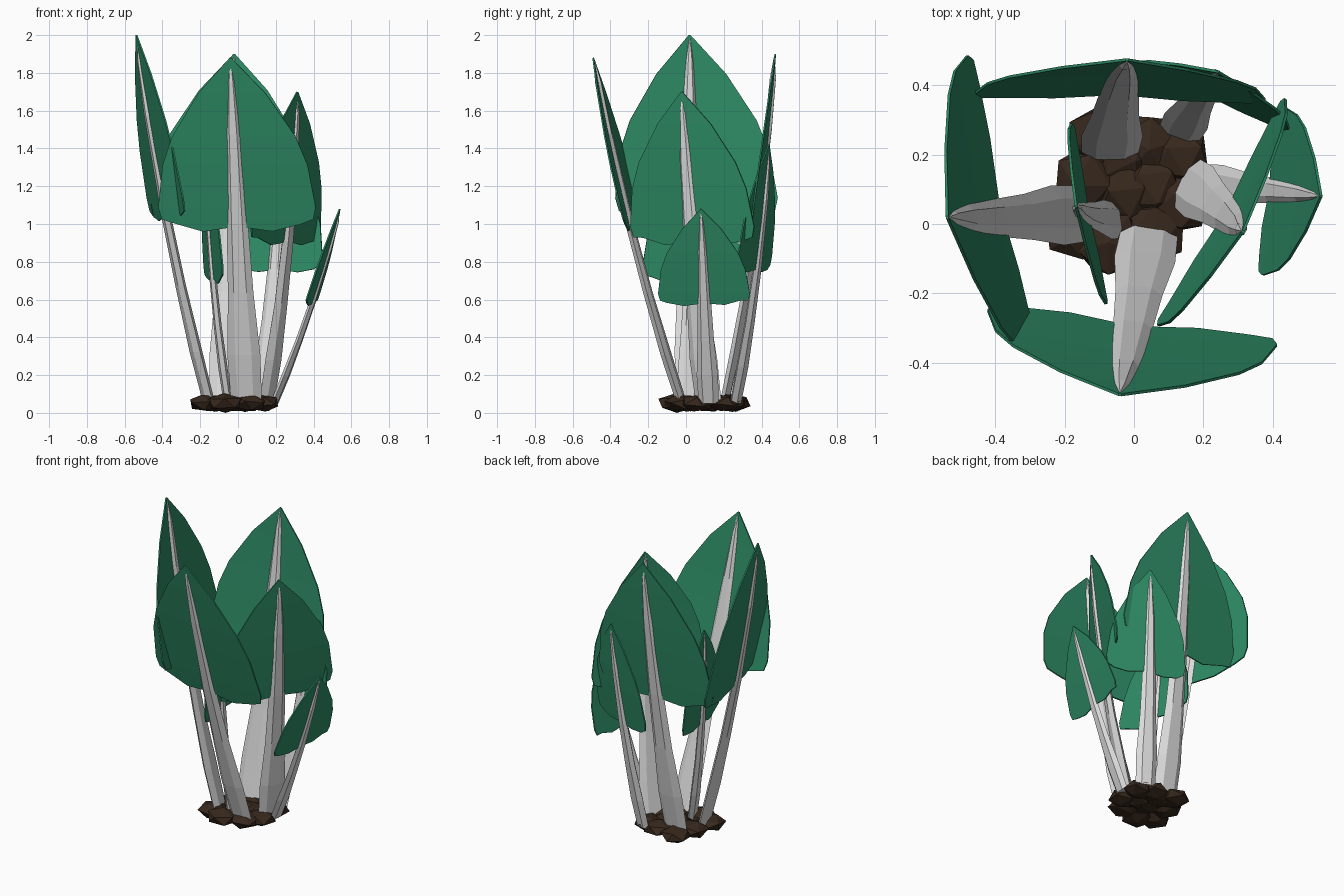
import bpy, bmesh, math, random
from mathutils import Vector, Matrix

if "Cube" in bpy.data.objects:
    bpy.data.objects.remove(bpy.data.objects["Cube"])

random.seed(4)


def material(name, col):
    m = bpy.data.materials.new(name)
    m.diffuse_color = (*col, 1)
    m.use_nodes = True
    m.node_tree.nodes["Principled BSDF"].inputs["Base Color"].default_value = m.diffuse_color
    return m


GREEN = material("leaf green", (0.027, 0.26, 0.13))
WHITE = material("stalk white", (0.72, 0.72, 0.72))
BROWN = material("soil brown", (0.038, 0.021, 0.012))


def finish(name, bm, mat):
    bmesh.ops.recalc_face_normals(bm, faces=bm.faces)
    me = bpy.data.meshes.new(name)
    bm.to_mesh(me)
    bm.free()
    me.materials.append(mat)
    ob = bpy.data.objects.new(name, me)
    bpy.context.collection.objects.link(ob)
    return ob


def stalk_point(base, tip, bow, z):
    """Point on the bowed centre line at height z."""
    t = (z - base.z) / (tip.z - base.z)
    return base.lerp(tip, t) + bow * 4 * t * (1 - t)


# height fraction, half-width, half-thickness
STALK = [(0, .082, .026), (.14, .088, .028), (.32, .068, .024), (.52, .057, .022),
         (.78, .040, .021), (.93, .02, .018), (.99, .003, .003)]
# height fraction, half-width fraction of the shield-shaped blade
BLADE = [(0, .80), (.05, .96), (.12, 1), (.37, .92), (.54, .78), (.79, .43), (1, .01)]
COLS = [-1, -.55, 0, .55, 1]


def leaf(name, base, tip, low, half, wdir, k, side=0, cup=.012):
    base, tip = Vector(base), Vector(tip)
    w = Vector((*wdir, 0)).normalized()
    n = Vector((w.y, -w.x, 0))
    out = Vector((tip.x - base.x, tip.y - base.y, 0))
    if n.dot(out) < 0:
        n = -n
    bow = n * .034 * k

    # stalk: tapering six-sided rib running up to the leaf tip
    bm = bmesh.new()
    rings = []
    for t, hw, th in STALK:
        c = stalk_point(base, tip, bow, base.z + t * (tip.z - base.z))
        hw, th = hw * k, th * (.4 + .6 * k)
        ring = [(1, 0), (.5, 1), (-.5, 1), (-1, 0), (-.5, -.8), (.5, -.8)]
        rings.append([bm.verts.new(c + w * hw * a + n * th * b) for a, b in ring])
    for r0, r1 in zip(rings, rings[1:]):
        for i in range(6):
            j = (i + 1) % 6
            bm.faces.new((r0[i], r0[j], r1[j], r1[i]))
    bm.faces.new(rings[0])
    bm.faces.new(rings[-1])
    finish(name + "_stalk", bm, WHITE)

    # blade: thin shield, slightly cupped towards the middle of the plant
    bm = bmesh.new()
    rows = []
    for i, (t, f) in enumerate(BLADE):
        row = []
        for u in COLS:
            z = low + t * (tip.z - low)
            if i == 0:
                z += (.03 if abs(u) == 1 else -.01 if u else .01) * half / .42
                z += random.uniform(-.012, .012)
            c = stalk_point(base, tip, bow, z) + w * side * (1 - t)
            row.append(bm.verts.new(c + w * half * f * u - n * cup * k * (2 * f * abs(u) - .4)))
        rows.append(row)
    for r0, r1 in zip(rows, rows[1:]):
        for a in range(len(COLS) - 1):
            bm.faces.new((r0[a], r0[a + 1], r1[a + 1], r1[a]))
    ob = finish(name + "_blade", bm, GREEN)
    mod = ob.modifiers.new("thickness", 'SOLIDIFY')
    mod.thickness = .008
    mod.offset = 0


# name, stalk base, tip, blade bottom height, half-width, width direction, scale
leaf("front_leaf", (.045, -.02, .05), (-.04, -.487, 1.88), .98, .42, (.83, -.1), 1)
leaf("left_leaf", (-.15, .03, .05), (-.533, .02, 2.0), 1.02, .44, (-.19, .86), 1, .04)
leaf("back_leaf", (-.07, .20, .05), (-.02, .468, 1.9), .99, .42, (1, -.02), 1)
leaf("right_leaf", (.15, .12, .05), (.31, -.02, 1.7), .89, .375, (.37, .66), .95)
leaf("low_right_leaf", (.19, .12, .05), (.537, .08, 1.08), .57, .245, (.06, .5), .65, 0, .006)
leaf("back_right_leaf", (.13, .26, .05), (.24, .435, 1.42), .75, .25, (.45, -.17), .75, .02)
leaf("inner_leaf", (-.05, .01, .05), (-.165, .05, 1.34), .70, .265, (-.1, .53), .65, 0, .006)

# soil: a cluster of flattened faceted clods
CLODS = [(-.17, -.01), (-.07, -.05), (.06, -.02), (.13, .06), (.13, .2), (.04, .23),
         (-.10, .25), (-.14, .13), (-.02, .10), (.05, .11), (-.03, .2)]
bm = bmesh.new()
for x, y in CLODS:
    r = random.uniform(.092, .108)
    mat = (Matrix.Translation((x, y, .052)) @ Matrix.Diagonal((1, 1, .5, 1))
           @ Matrix.Rotation(random.uniform(0, 6.28), 4, 'Z')
           @ Matrix.Rotation(random.uniform(0, 6.28), 4, 'X'))
    made = bmesh.ops.create_icosphere(bm, subdivisions=1, radius=r, matrix=mat)
    for v in made["verts"]:
        v.co.z = max(v.co.z, 0)
finish("soil_clods", bm, BROWN)
